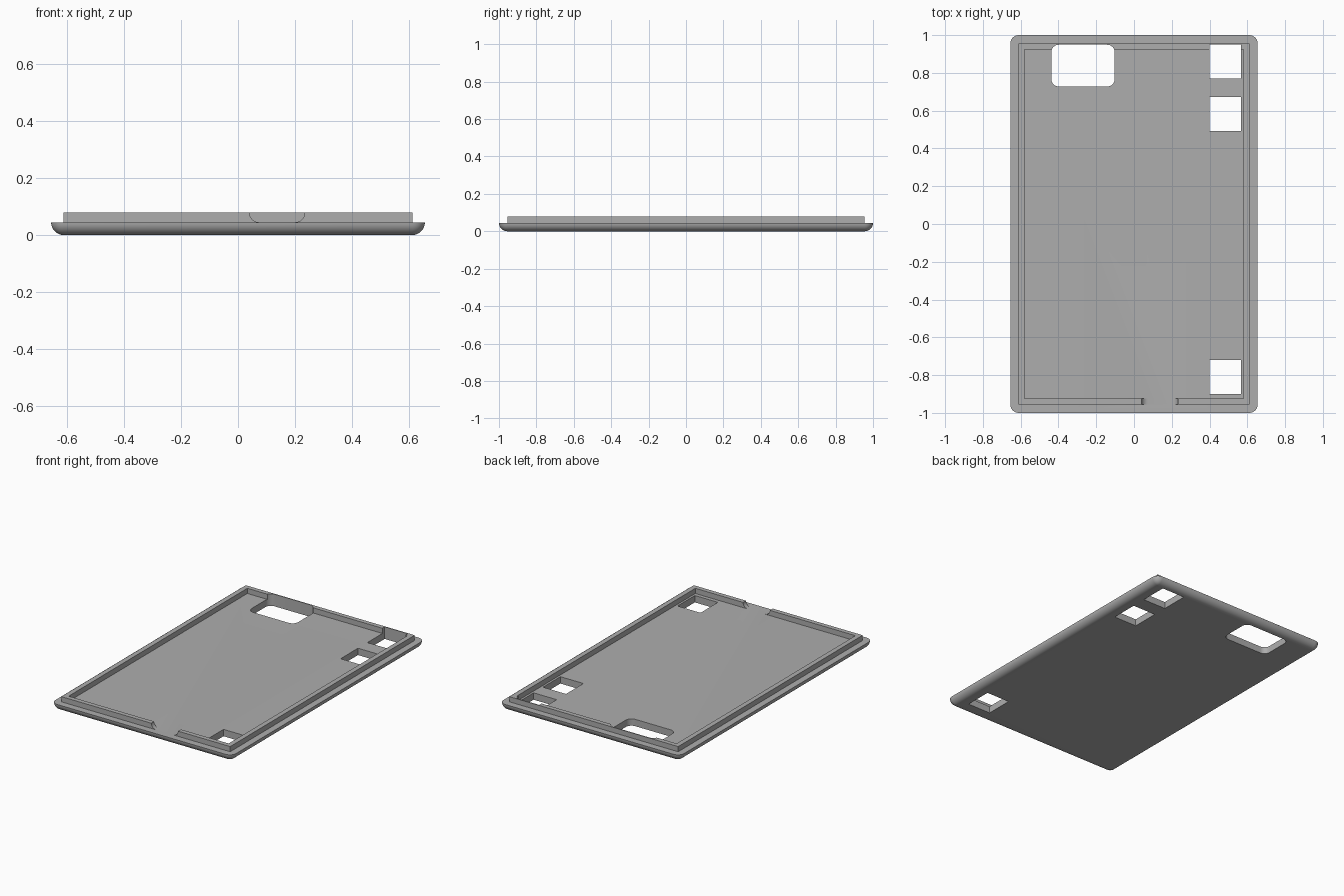
import bpy, bmesh, math

if "Cube" in bpy.data.objects:
    bpy.data.objects.remove(bpy.data.objects["Cube"])

W, D = 0.655, 1.0        # half width and half depth of the tray
T, H = 0.045, 0.079      # plate thickness and total height
R = 0.045                # edge rounding

grey = bpy.data.materials.new("grey plastic")
grey.diffuse_color = (0.42, 0.42, 0.42, 1)
grey.use_nodes = True
grey.node_tree.nodes["Principled BSDF"].inputs["Base Color"].default_value = grey.diffuse_color


def rounded_rect(x0, x1, y0, y1, r, n=8):
    """Outline of a rectangle with rounded corners, counter-clockwise."""
    if r == 0:
        return [(x1, y1), (x0, y1), (x0, y0), (x1, y0)]
    corners = [(x1 - r, y1 - r), (x0 + r, y1 - r), (x0 + r, y0 + r), (x1 - r, y0 + r)]
    return [(cx + r * math.cos(a), cy + r * math.sin(a))
            for q, (cx, cy) in enumerate(corners)
            for a in [(q + i / n) * math.pi / 2 for i in range(n + 1)]]


def loft(name, rings):
    """Closed solid through a stack of matching outlines."""
    bm = bmesh.new()
    loops = [[bm.verts.new(p) for p in ring] for ring in rings]
    n = len(loops[0])
    for a, b in zip(loops, loops[1:]):
        for i in range(n):
            j = (i + 1) % n
            bm.faces.new((a[i], a[j], b[j], b[i]))
    bm.faces.new(loops[0][::-1])
    bm.faces.new(loops[-1])
    bmesh.ops.remove_doubles(bm, verts=bm.verts, dist=1e-5)
    bmesh.ops.recalc_face_normals(bm, faces=bm.faces)
    mesh = bpy.data.meshes.new(name)
    bm.to_mesh(mesh)
    bm.free()
    mesh.materials.append(grey)
    ob = bpy.data.objects.new(name, mesh)
    bpy.context.collection.objects.link(ob)
    return ob


def prism(name, outline, z0, z1):
    return loft(name, [[(x, y, z) for x, y in outline] for z in (z0, z1)])


def combine(target, tool, operation):
    """Apply a boolean and discard the tool object."""
    mod = target.modifiers.new("boolean", 'BOOLEAN')
    mod.operation, mod.object, mod.solver = operation, tool, 'EXACT'
    bpy.context.view_layer.objects.active = target
    bpy.ops.object.modifier_apply(modifier=mod.name)
    bpy.data.objects.remove(tool)


# plate with a quarter-round lower edge
rings = []
for i in range(9):
    a = i / 8 * math.pi / 2
    s = R * (1 - math.sin(a))
    z = T - R * math.cos(a)
    ring = rounded_rect(-W + s, W - s, -D + s, D - s, max(R - s, 1e-3))
    rings.append([(x, y, z) for x, y in ring])
tray = loft("tray", rings)

# raised rim, rooted inside the plate
rim = prism("rim", rounded_rect(-0.612, 0.612, -0.955, 0.955, 0), 0.03, H)
combine(rim, prism("rim_core", rounded_rect(-0.58, 0.58, -0.925, 0.925, 0), 0, 0.2), 'DIFFERENCE')

# cable notch in the front rim with curved lower corners
r, left, right = H - T, 0.04, 0.234
arc = [(r * (1 - math.cos(a)), H - r * math.sin(a))
       for a in [i / 8 * math.pi / 2 for i in range(9)]]
half = [(0, 0.1)] + arc + [(r, 0.01)]
profile = [(left + x, z) for x, z in half] + [(right - x, z) for x, z in half[::-1]]
notch = loft("notch_cutter", [[(x, y, z) for x, z in profile] for y in (-0.98, -0.9)])
combine(rim, notch, 'DIFFERENCE')
combine(tray, rim, 'UNION')

# camera opening and three square openings
openings = [(-0.438, -0.102, 0.728, 0.949, 0.04)]
openings += [(0.399, 0.566, y, y + 0.18, 0) for y in (0.769, 0.492, -0.9)]
for o in openings:
    combine(tray, prism("opening_cutter", rounded_rect(*o), -0.1, 0.2), 'DIFFERENCE')

bpy.ops.object.select_all(action='DESELECT')
tray.select_set(True)
bpy.context.view_layer.objects.active = tray
bpy.ops.object.shade_smooth_by_angle(angle=math.radians(30))
